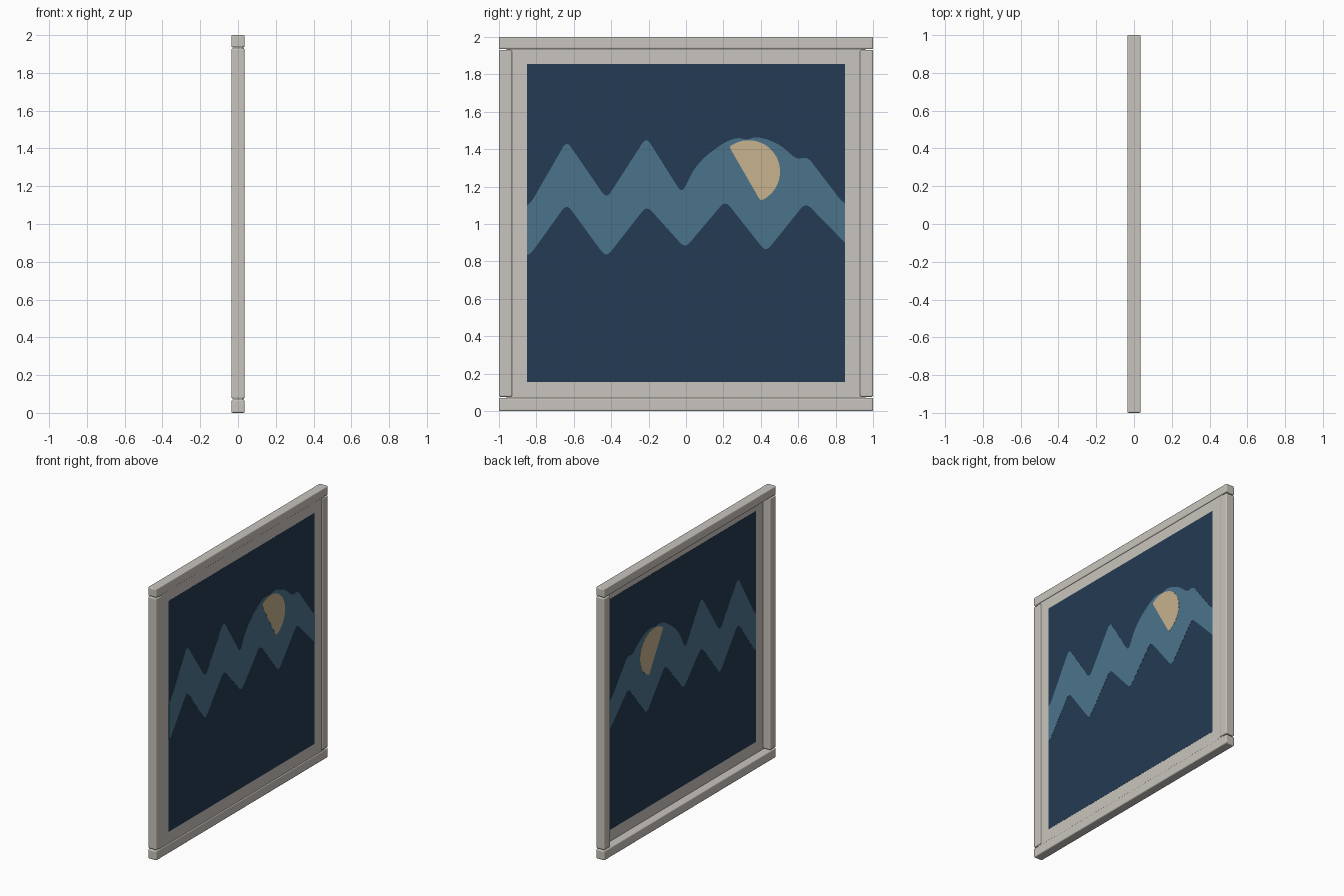
import bpy, bmesh, math
from mathutils import Vector

if "Cube" in bpy.data.objects:
    bpy.data.objects.remove(bpy.data.objects["Cube"])


def material(name, rgb):
    m = bpy.data.materials.new(name)
    lin = [(c / 255 / 12.92) if c <= 10 else ((c / 255 + 0.055) / 1.055) ** 2.4 for c in rgb]
    m.diffuse_color = (*lin, 1)
    m.use_nodes = True
    m.node_tree.nodes["Principled BSDF"].inputs["Base Color"].default_value = m.diffuse_color
    return m


FRAME = material("warm grey frame", (201, 196, 189))
NAVY = material("navy", (36, 59, 83))
BLUE = material("mountain blue", (75, 116, 139))
SAND = material("sand moon", (200, 178, 143))

PANEL_X = 0.027  # the picture sits near the +x face, recessed behind


def add_object(name, bm, mat):
    me = bpy.data.meshes.new(name)
    bmesh.ops.recalc_face_normals(bm, faces=bm.faces[:])
    bm.to_mesh(me)
    bm.free()
    me.materials.append(mat)
    ob = bpy.data.objects.new(name, me)
    bpy.context.collection.objects.link(ob)
    return ob


def rail(name, y0, y1, z0, z1, half=0.035):
    """Square bar with softened edges."""
    bm = bmesh.new()
    bmesh.ops.create_cube(bm, size=1)
    for v in bm.verts:
        v.co = Vector((v.co.x * 2 * half, (y0 + y1) / 2 + v.co.y * (y1 - y0),
                       (z0 + z1) / 2 + v.co.z * (z1 - z0)))
    ob = add_object(name, bm, FRAME)
    bev = ob.modifiers.new("soft edges", 'BEVEL')
    bev.width = 0.008
    bev.segments = 3
    return ob


def plate(name, outline, half, mat):
    """Thin plate from a (y, z) outline, showing on both sides of the panel."""
    bm = bmesh.new()
    f = bm.faces.new([bm.verts.new((PANEL_X - half, y, z)) for y, z in outline])
    ext = bmesh.ops.extrude_face_region(bm, geom=[f])
    for v in ext["geom"]:
        if isinstance(v, bmesh.types.BMVert):
            v.co.x += 2 * half
    bmesh.ops.triangulate(bm, faces=[f for f in bm.faces if len(f.verts) > 4])
    return add_object(name, bm, mat)


def rounded(pts, d, steps=5):
    """Replace every inner corner of a polyline with a small curve."""
    pts = [Vector(p) for p in pts]
    out = [pts[0]]
    for a, c, b in zip(pts, pts[1:], pts[2:]):
        p = c + (a - c).normalized() * min(d, (a - c).length * 0.45)
        q = c + (b - c).normalized() * min(d, (b - c).length * 0.45)
        for i in range(steps):
            t = i / (steps - 1)
            out.append(p * (1 - t) ** 2 + c * 2 * t * (1 - t) + q * t * t)
    return out + [pts[-1]]


def rectangle(w, z0, z1):
    return [(-w, z0), (w, z0), (w, z1), (-w, z1)]


# Frame: full-width rails with the side posts held between them
rail("bottom_rail", -1, 1, 0, 0.07)
rail("top_rail", -1, 1, 1.935, 2)
rail("left_post", -1, -0.93, 0.076, 1.93)
rail("right_post", 0.93, 1, 0.076, 1.93)

# Mount and night sky
plate("mount_board", rectangle(0.96, 0.04, 1.96), 0.002, FRAME)
plate("picture_background", rectangle(0.85, 0.155, 1.855), 0.003, NAVY)

# Zigzag mountain band, with the round hill around the moon
ridge = [(-0.85, 1.10), (-0.825, 1.12), (-0.638, 1.445), (-0.425, 1.135), (-0.212, 1.465),
         (-0.022, 1.163), (0.04, 1.29), (0.10, 1.36), (0.21, 1.44), (0.28, 1.463),
         (0.325, 1.448), (0.37, 1.467), (0.44, 1.452), (0.515, 1.415), (0.59, 1.345),
         (0.65, 1.36), (0.825, 1.13), (0.85, 1.11)]
base = [(0.85, 0.90), (0.64, 1.115), (0.427, 0.85), (0.21, 1.125), (-0.005, 0.87),
        (-0.21, 1.098), (-0.427, 0.82), (-0.638, 1.108), (-0.83, 0.84), (-0.85, 0.835)]
plate("mountain_band", rounded(ridge, 0.04) + rounded(base, 0.04), 0.004, BLUE)

# Moon: disc cut off by a slanted chord
a0, a1 = math.radians(-68), math.radians(128)
arc = [(0.335 + 0.168 * math.cos(a0 + (a1 - a0) * i / 32),
        1.28 + 0.168 * math.sin(a0 + (a1 - a0) * i / 32)) for i in range(33)]
mid = ((arc[0][0] + arc[-1][0]) / 2, (arc[0][1] + arc[-1][1]) / 2)
plate("moon", rounded([mid] + arc + [mid], 0.02)[:-1], 0.005, SAND)
